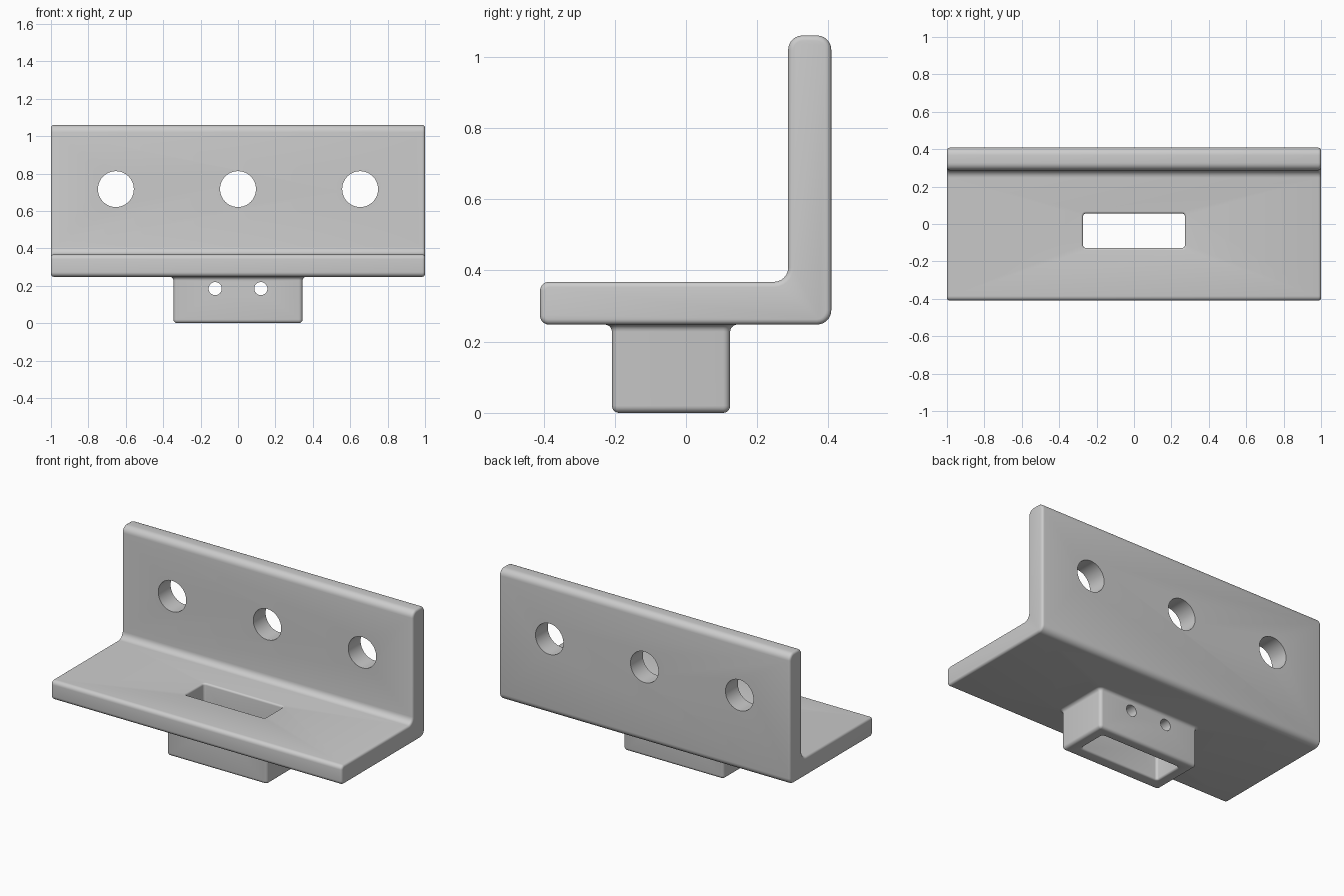
import bpy, bmesh, math
from mathutils import Vector

if "Cube" in bpy.data.objects:
    bpy.data.objects.remove(bpy.data.objects["Cube"])

grey = bpy.data.materials.new("plain grey")
grey.use_nodes = True
grey.diffuse_color = (0.6, 0.6, 0.6, 1)
grey.node_tree.nodes["Principled BSDF"].inputs["Base Color"].default_value = (0.6, 0.6, 0.6, 1)


def finish(name, bm):
    bmesh.ops.recalc_face_normals(bm, faces=bm.faces)
    mesh = bpy.data.meshes.new(name)
    bm.to_mesh(mesh)
    bm.free()
    mesh.materials.append(grey)
    obj = bpy.data.objects.new(name, mesh)
    bpy.context.collection.objects.link(obj)
    return obj


def round_corners(corners, steps=6):
    """Round each (a, b, radius) right-angled corner with an arc."""
    points = []
    for i, (a, b, r) in enumerate(corners):
        p = Vector((a, b))
        u = (Vector(corners[i - 1][:2]) - p).normalized()
        v = (Vector(corners[(i + 1) % len(corners)][:2]) - p).normalized()
        for k in range(steps + 1):
            t = k / steps * math.pi / 2
            points.append(p + r * (u * (1 - math.sin(t)) + v * (1 - math.cos(t))))
    return points


def rounded_block(name, x, y0, y1, radius, levels):
    """Stack rounded rectangles; each level is (height, outward offset)."""
    bm = bmesh.new()
    rings = []
    for z, off in levels:
        a, b, c = x + off, y0 - off, y1 + off
        r = max(radius + off, 0.003)
        loop = round_corners([(-a, b, r), (a, b, r), (a, c, r), (-a, c, r)])
        rings.append([bm.verts.new((p.x, p.y, z)) for p in loop])
    for low, high in zip(rings, rings[1:]):
        for i in range(len(low)):
            bm.faces.new((low[i - 1], low[i], high[i], high[i - 1]))
    bm.faces.new(rings[0])
    bm.faces.new(rings[-1])
    return finish(name, bm)


def arc(z, r, flare, up, steps=5):
    """Levels of a quarter round at height z, sweeping up or down."""
    out = []
    for k in range(steps + 1):
        t = k / steps * math.pi / 2
        out.append((z + up * r * math.sin(t), flare * r * (1 - math.cos(t))))
    return out


def combine(target, tool, operation):
    mod = target.modifiers.new(operation.lower(), "BOOLEAN")
    mod.operation, mod.solver, mod.object = operation, "EXACT", tool
    bpy.context.view_layer.objects.active = target
    bpy.ops.object.modifier_apply(modifier=mod.name)
    bpy.data.objects.remove(tool)


def drill(target, x, z, radius, sides=48):
    bpy.ops.mesh.primitive_cylinder_add(vertices=sides, radius=radius, depth=2,
                                        location=(x, 0, z), rotation=(math.pi / 2, 0, 0))
    cutter = bpy.context.object
    cutter.data.materials.append(grey)
    combine(target, cutter, "DIFFERENCE")


# Angle plate: rounded L section with softened ends
section = round_corners([(-0.41, 0.248, 0.025), (0.408, 0.248, 0.04), (0.408, 1.06, 0.04),
                         (0.287, 1.06, 0.04), (0.287, 0.368, 0.04), (-0.41, 0.368, 0.025)])
bm = bmesh.new()
left_end = [bm.verts.new((1, p.x, p.y)) for p in section]
cap = bm.faces.new(left_end)
extruded = bmesh.ops.extrude_face_region(bm, geom=[cap], use_keep_orig=True)["geom"]
bmesh.ops.translate(bm, vec=(-2, 0, 0), verts=[g for g in extruded if isinstance(g, bmesh.types.BMVert)])
bmesh.ops.recalc_face_normals(bm, faces=bm.faces)
rims = [e for e in bm.edges if abs(e.verts[0].co.x - e.verts[1].co.x) < 0.001]
bmesh.ops.bevel(bm, geom=rims, offset=0.015, segments=4, profile=0.5, affect="EDGES")
bracket = finish("angle_bracket", bm)

# Socket under the plate, rounded at the foot and flared into the plate
foot = [(0.02 - z, -off) for z, off in reversed(arc(0, 0.02, 1, 1))]
socket = rounded_block("socket", 0.345, -0.208, 0.124, 0.02,
                       foot + arc(0.228, 0.02, 1, 1) + [(0.3, 0.02)])
combine(bracket, socket, "UNION")

# Slot through plate and socket, with eased rims
low_rim = [(-0.02, 0.012)] + list(reversed(arc(0.012, 0.012, 1, -1)))
slot = rounded_block("slot_cutter", 0.272, -0.128, 0.056, 0.015,
                     low_rim + arc(0.356, 0.012, 1, 1) + [(0.4, 0.012)])
combine(bracket, slot, "DIFFERENCE")

# Three bolt holes in the wall, two pin holes in the socket
for x in (-0.653, 0, 0.653):
    drill(bracket, x, 0.717, 0.096)
for x in (-0.122, 0.122):
    drill(bracket, x, 0.185, 0.035, 32)

bpy.ops.object.select_all(action="DESELECT")
bracket.select_set(True)
bpy.context.view_layer.objects.active = bracket
bpy.ops.object.shade_smooth_by_angle(angle=math.radians(35))
